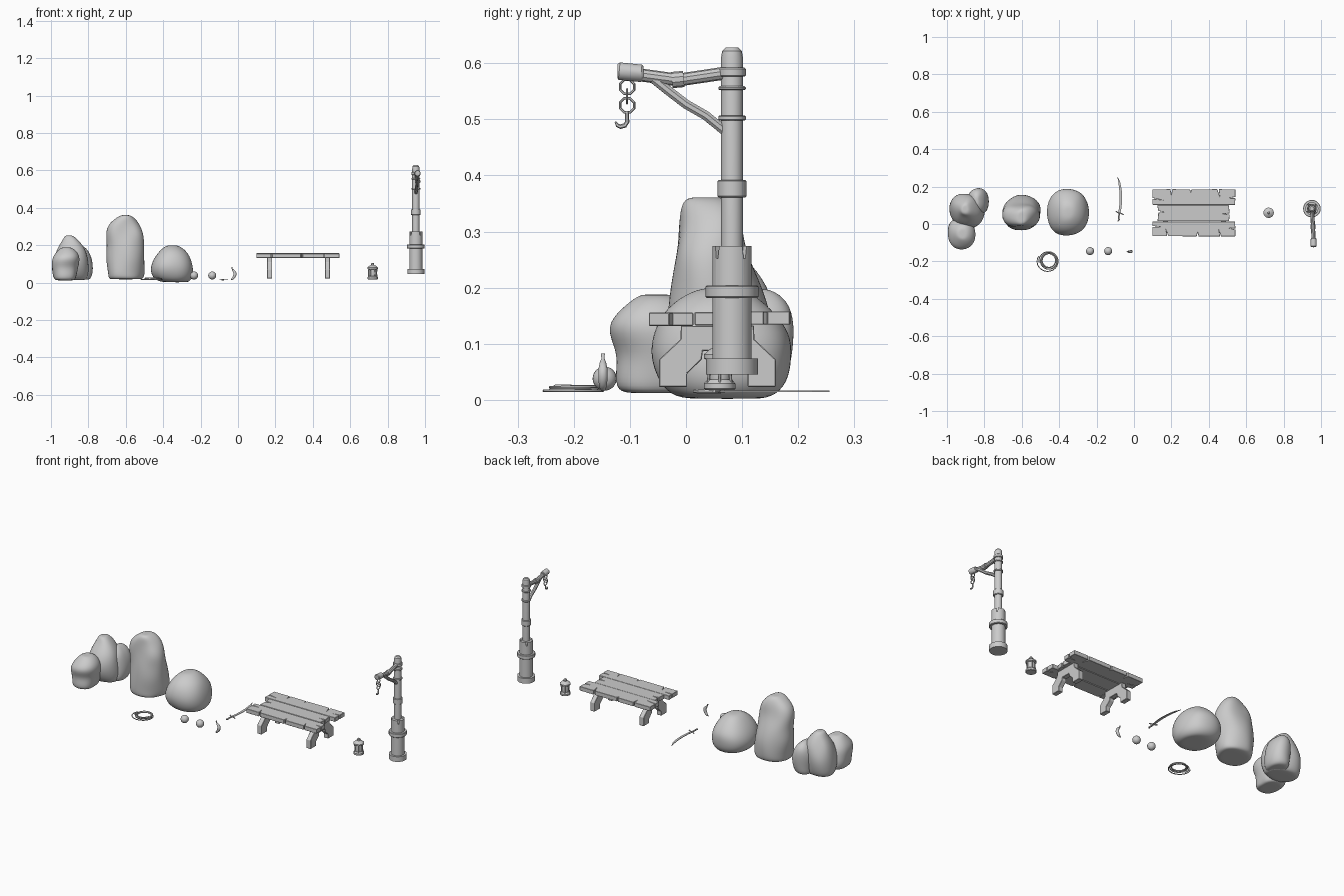
import bpy, bmesh, math
from mathutils import Vector, noise


def finish(name, bm, angle=35):
    bmesh.ops.recalc_face_normals(bm, faces=bm.faces)
    me = bpy.data.meshes.new(name)
    bm.to_mesh(me)
    bm.free()
    ob = bpy.data.objects.new(name, me)
    bpy.context.collection.objects.link(ob)
    bpy.ops.object.select_all(action='DESELECT')
    ob.select_set(True)
    bpy.context.view_layer.objects.active = ob
    if angle:
        bpy.ops.object.shade_smooth_by_angle(angle=math.radians(angle))
    return ob


def loft(name, rings, angle=35, closed=False):
    bm = bmesh.new()
    vs = [[bm.verts.new(p) for p in r] for r in rings]
    n = len(vs[0])
    pairs = list(zip(vs, vs[1:])) + ([(vs[-1], vs[0])] if closed else [])
    for a, b in pairs:
        for i in range(n):
            j = (i + 1) % n
            bm.faces.new((a[i], a[j], b[j], b[i]))
    if not closed:
        bm.faces.new(vs[0])
        bm.faces.new(vs[-1])
    return finish(name, bm, angle)


def lathe(name, profile, x, y, seg=16):
    ts = [2 * math.pi * i / seg for i in range(seg)]
    return loft(name, [[(x + r * math.cos(t), y + r * math.sin(t), z) for t in ts]
                       for r, z in profile])


def tube(name, pts, radii, seg=8, closed=False, up=(1, 0, 0.01), angle=35):
    pts = [Vector(p) for p in pts]
    n = len(pts)
    if not isinstance(radii, (list, tuple)):
        radii = [radii] * n
    rings = []
    for i, p in enumerate(pts):
        a = pts[i - 1] if closed or i else p
        b = pts[(i + 1) % n] if closed or i < n - 1 else p
        t = (b - a).normalized()
        u = (Vector(up) - t * t.dot(Vector(up))).normalized()
        v = t.cross(u)
        rings.append([p + radii[i] * (u * math.cos(k) + v * math.sin(k))
                      for k in [2 * math.pi * (j + .5) / seg for j in range(seg)]])
    return loft(name, rings, angle, closed)


def prism(name, outline, depth, bevel=0):
    """Extrude a 3D outline along a depth vector."""
    bm = bmesh.new()
    f = bm.faces.new([bm.verts.new(p) for p in outline])
    g = bmesh.ops.extrude_face_region(bm, geom=[f])
    bmesh.ops.translate(bm, vec=depth,
                        verts=[v for v in g['geom'] if isinstance(v, bmesh.types.BMVert)])
    ob = finish(name, bm, 0)
    if bevel:
        m = ob.modifiers.new('bevel', 'BEVEL')
        m.width, m.segments = bevel, 1
    return ob


def rock(name, levels, seed, rough=.012, seg=14):
    """Levels are (z, x min, x max, y min, y max); rounded and lightly dented."""
    rings = []
    for z, x0, x1, y0, y1 in levels:
        ring = []
        for i in range(seg):
            t = 2 * math.pi * i / seg
            c, s = math.cos(t), math.sin(t)
            k = 1.03 / (abs(c) ** 2.4 + abs(s) ** 2.4) ** (1 / 2.4)
            p = Vector(((x0 + x1) / 2 + k * c * (x1 - x0) / 2,
                        (y0 + y1) / 2 + k * s * (y1 - y0) / 2, z))
            d = noise.noise(p * 11 + Vector((seed, seed * 2, 0))) * rough
            ring.append(p + Vector((c, s, 0)) * d)
        rings.append(ring)
    ob = loft(name, rings, 180)
    m = ob.modifiers.new('smooth', 'SUBSURF')
    m.levels = m.render_levels = 2
    return ob


# Rock cluster: main boulder, rear side lobe, front lobe
rock('cluster_main_rock', [
    (.014, -.95, -.83, .03, .12), (.016, -.975, -.81, .0, .14), (.06, -.985, -.795, -.02, .155),
    (.12, -.985, -.80, -.02, .165), (.18, -.97, -.82, 0, .16), (.225, -.95, -.85, .03, .14),
    (.25, -.93, -.875, .05, .12), (.252, -.915, -.89, .07, .1)], 1, .025)
rock('cluster_side_rock', [
    (.016, -.86, -.81, .08, .14), (.018, -.88, -.79, .05, .17), (.06, -.885, -.775, .05, .185),
    (.12, -.89, -.775, .05, .193), (.17, -.88, -.795, .06, .185), (.195, -.86, -.82, .09, .16),
    (.198, -.85, -.83, .11, .14)], 4)
rock('cluster_front_rock', [
    (.012, -.96, -.88, -.09, 0), (.014, -.985, -.865, -.115, .02), (.05, -.995, -.855, -.122, .03),
    (.085, -1.0, -.85, -.12, .03), (.13, -.995, -.85, -.14, .03), (.165, -.97, -.87, -.115, .01),
    (.186, -.945, -.895, -.085, -.02), (.188, -.93, -.91, -.07, -.04)], 7, .02)
# Standing stone
rock('tall_rock', [
    (.018, -.67, -.53, .0, .12), (.019, -.695, -.51, -.025, .15), (.05, -.7, -.505, -.03, .155),
    (.13, -.702, -.5, -.033, .158), (.2, -.702, -.5, -.03, .14), (.26, -.7, -.502, -.022, .115),
    (.31, -.685, -.525, -.012, .1), (.345, -.655, -.55, -.004, .085),
    (.36, -.63, -.575, .005, .07), (.361, -.615, -.59, .02, .055)], 10, .02)
# Round boulder
rock('round_rock', [
    (.002, -.36, -.29, .03, .12), (.003, -.42, -.265, -.02, .155), (.03, -.46, -.245, -.05, .18),
    (.075, -.468, -.242, -.066, .188), (.12, -.455, -.25, -.06, .182), (.165, -.425, -.275, -.035, .15),
    (.195, -.39, -.31, .01, .11), (.2, -.365, -.335, .04, .08)], 13, .01)

# Rope coil with loose outer strands
N = 112
tube('rope_coil', [(-.455 + (.04 + .005 * math.sin(a * .43)) * math.cos(a),
                    -.197 + (.04 + .005 * math.sin(a * .43)) * math.sin(a),
                    .017 + .008 * i / N)
                   for i, a in [(i, i * 8 * math.pi / N) for i in range(N)]],
     .0028, 6, up=(0, 0, 1))
for k, (cx, cy, r, a0, a1) in enumerate([(-.462, -.2, .056, 2.6, 6.9), (-.458, -.196, .05, -.5, 3.4)]):
    tube('rope_strand_%d' % k, [(cx + r * math.cos(a), cy + r * .95 * math.sin(a), .016)
                                for a in [a0 + (a1 - a0) * i / 24 for i in range(25)]],
         .0025, 6, up=(0, 0, 1))

# Two round fruits and an upright curved fruit
for k, x in enumerate((-.235, -.138)):
    bm = bmesh.new()
    bmesh.ops.create_uvsphere(bm, u_segments=20, v_segments=12, radius=.0215)
    finish('round_fruit_%d' % k, bm, 180).location = (x, -.145, .038)
tube('curved_fruit', [(-.034, -.148, .082), (-.031, -.148, .073), (-.025, -.148, .066),
                      (-.017, -.148, .055), (-.016, -.148, .043), (-.021, -.148, .03),
                      (-.03, -.148, .02), (-.038, -.148, .016)],
     [.0035, .003, .006, .0085, .009, .008, .0055, .002], 8, up=(0, 1, 0), angle=60)

# Curved blade, guard and handle
spine = [(-.089, .256), (-.079, .225), (-.072, .18), (-.07, .13), (-.073, .09), (-.078, .06)]
width = [.001, .010, .013, .014, .013, .012]
prism('blade', [(x + w / 2, y, .014) for (x, y), w in zip(spine, width)] +
      [(x - w / 2, y, .014) for (x, y), w in reversed(list(zip(spine, width)))], (0, 0, .003))
tube('sword_guard', [(-.097, .068, .0155), (-.085, .06, .0155), (-.072, .058, .0155), (-.055, .05, .0155)],
     .003, 6, up=(0, 0, 1))
tube('sword_handle', [(-.078, .062, .0155), (-.081, .04, .0155), (-.08, .022, .0155), (-.086, .014, .0155)],
     [.004, .0045, .0045, .003], 8, up=(0, 0, 1))

# Table planks, with cracks notched into the outlines
top_plank = [(.098, .185), (.195, .186), (.2, .158), (.204, .186), (.30, .185), (.303, .172),
             (.307, .185), (.445, .186), (.458, .15), (.453, .186), (.542, .185), (.542, .145),
             (.51, .139), (.542, .138), (.54, .102), (.51, .102), (.128, .102), (.098, .103),
             (.098, .135), (.14, .13), (.098, .14)]
low_plank = [(.098, -.065), (.178, -.065), (.172, -.035), (.184, -.065), (.335, -.066), (.34, -.045),
             (.345, -.066), (.46, -.066), (.455, -.038), (.466, -.066), (.542, -.066), (.542, -.03),
             (.51, -.022), (.542, -.024), (.54, .013), (.098, .013), (.098, -.01), (.135, -.015),
             (.098, -.016)]
mid_plank = [(.124, .1005), (.13, .07), (.16, .064), (.13, .06), (.126, .0155), (.508, .0155),
             (.512, .05), (.48, .055), (.512, .057), (.507, .1005)]
for nm, pl, z in (('rear_plank', top_plank, .134), ('front_plank', low_plank, .132),
                  ('middle_plank', mid_plank, .133)):
    prism(nm, [(x, y, z) for x, y in pl], (0, 0, .0235), .0012)
# Table trestles
half = [(-.055, .13), (-.065, .131), (-.066, .106), (-.104, .07), (-.104, .021), (-.054, .021),
        (-.054, .045), (-.028, .07), (-.026, .085)]
leg = half + [(-y, z) for y, z in reversed(half)]
for k, x in enumerate((.155, .465)):
    prism('table_leg_%d' % k, [(x, y + .056, z + .002) for y, z in leg], (.027, 0, 0), .0015)

# Lantern
LX, LY = .72, .06
lathe('lantern_base', [(.026, .018), (.028, .02), (.028, .029), (.022, .036)], LX, LY)
lathe('lantern_glass', [(.019, .034), (.021, .05), (.019, .074)], LX, LY)
lathe('lantern_cap', [(.022, .07), (.028, .074), (.028, .081), (.017, .091), (.008, .094),
                      (.008, .102), (.005, .106)], LX, LY)
for k in range(6):
    a = k * math.pi / 3
    c, s = math.cos(a), math.sin(a)
    tube('lantern_bar_%d' % k, [(LX + .024 * c, LY + .024 * s, .028),
                                (LX + .0215 * c, LY + .0215 * s, .05),
                                (LX + .024 * c, LY + .024 * s, .076)], .0025, 6)

# Crane post with collars
PX, PY = .951, .082
lathe('post_foot', [(.046, .045), (.046, .074)], PX, PY, 20)
barrel = lathe('post_lower', [(.035, .07), (.035, .274)], PX, PY, 20)
lathe('post_upper', [(.0195, .26), (.0195, .61), (.0175, .622), (.011, .628)], PX, PY, 16)
for k, (r, z0, z1) in enumerate([(.047, .182, .204), (.0255, .361, .392), (.0245, .498, .507),
                                 (.0245, .552, .559), (.0245, .576, .592)]):
    lathe('post_collar_%d' % k, [(r - .002, z0), (r, z0 + .002), (r, z1 - .002), (r - .002, z1)], PX, PY, 20)
# Splits in the lower post rim
for k in range(4):
    a = math.radians(40 + 90 * k)
    d, s = Vector((math.cos(a), math.sin(a), 0)), Vector((-math.sin(a), math.cos(a), 0))
    o = Vector((PX, PY, 0)) + d * .025
    cut = prism('rim_cutter_%d' % k, [o + s * w + Vector((0, 0, z)) for w, z in
                                      ((-.006, .28), (.006, .28), (.002, .252), (-.002, .252))], d * .02)
    cut.hide_render = True
    cut.hide_set(True)
    m = barrel.modifiers.new('split', 'BOOLEAN')
    m.operation, m.object, m.solver = 'DIFFERENCE', cut, 'EXACT'

# Crane arm, end cap, collar and brace
AX = .96
tube('crane_arm', [(PX, PY, .584), (.953, .06, .581), (.957, -.014, .57), (AX, -.08, .579), (AX, -.1, .582)],
     .0115, 10)
tube('arm_end', [(AX, -.076, .582), (AX, -.08, .582), (AX, -.119, .586), (AX, -.122, .586)],
     [.013, .016, .016, .013], 12)
tube('arm_collar', [(.957, -.004, .572), (.957, -.025, .57)], .0145, 10)
tube('arm_brace', [(.951, .072, .477), (.955, .035, .507), (.957, .0, .527), (.958, -.03, .55), (AX, -.06, .574)],
     .009, 8)

# Chain links alternate direction, then the hook
HY = -.105
for k, z in enumerate((.558, .541, .525)):
    pts = []
    for i in range(8):
        a = math.pi / 4 * (i + .5)
        c, s = .0135 * math.cos(a), .0135 * math.sin(a)
        pts.append((AX, HY + c, z + s) if k % 2 == 0 else (AX + c, HY, z + s))
    tube('chain_link_%d' % k, pts, .0024, 6, True, up=(1, 0, 0) if k % 2 == 0 else (0, 1, 0))
tube('hook', [(AX, HY, .515), (AX, HY, .495), (AX, HY - .004, .489), (AX, HY - .012, .487),
              (AX, HY - .017, .489), (AX, HY - .021, .496)],
     [.0035, .004, .0042, .0042, .0035, .0015], 6)
